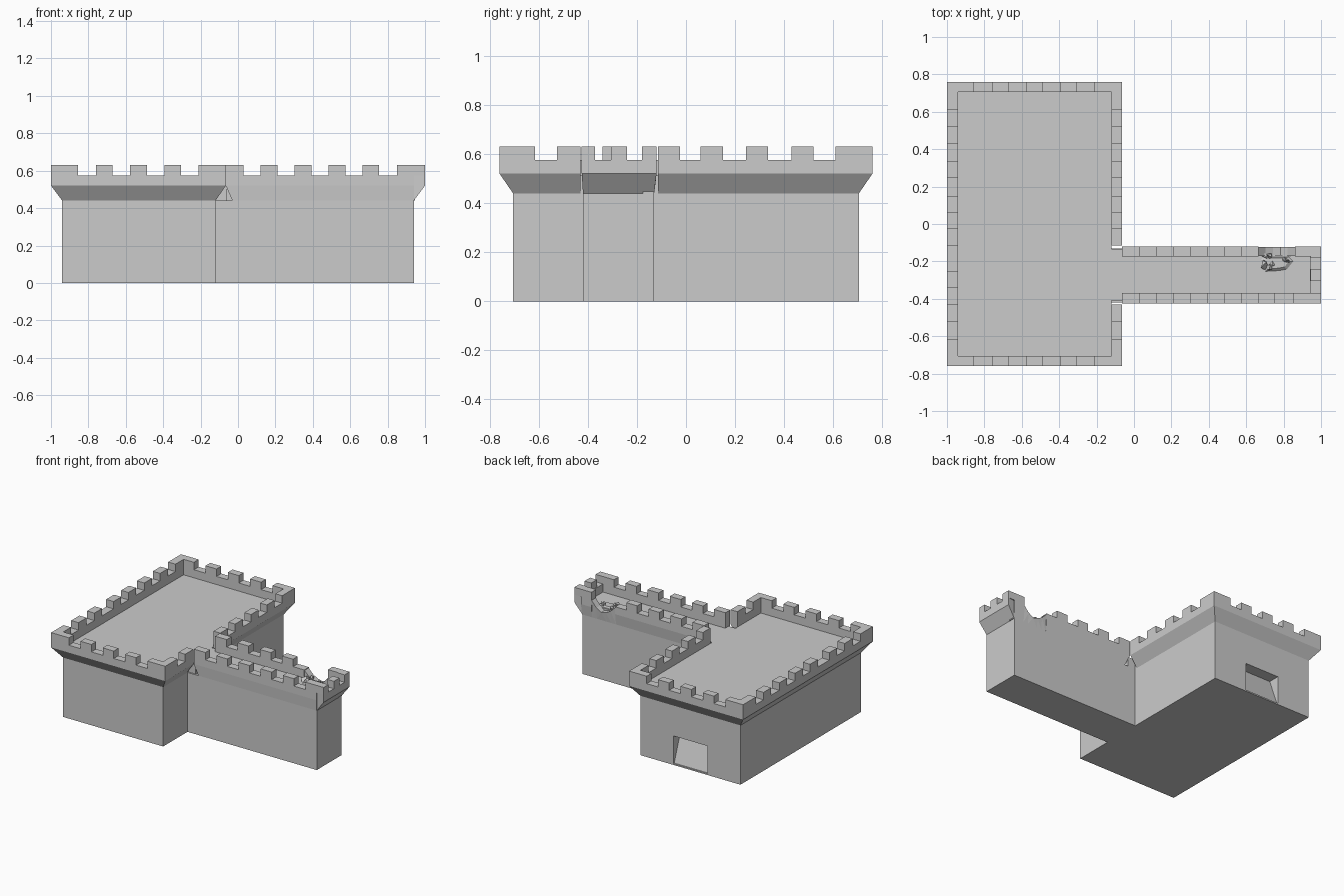
import bpy, bmesh, random
from mathutils import Vector

if "Cube" in bpy.data.objects:
    bpy.data.objects.remove(bpy.data.objects["Cube"])

random.seed(4)
Z_FLARE, Z_LIP, Z_WALL, Z_TOP = 0.44, 0.52, 0.575, 0.63
FLOOR = 0.515


def hull(name, pts):
    """Convex solid through a few points."""
    bm = bmesh.new()
    for p in pts:
        bm.verts.new(p)
    bmesh.ops.convex_hull(bm, input=bm.verts)
    bmesh.ops.dissolve_limit(bm, angle_limit=0.01, verts=bm.verts, edges=bm.edges)
    bmesh.ops.recalc_face_normals(bm, faces=bm.faces)
    me = bpy.data.meshes.new(name)
    bm.to_mesh(me)
    bm.free()
    ob = bpy.data.objects.new(name, me)
    bpy.context.collection.objects.link(ob)
    return ob


def box(name, x0, x1, y0, y1, z0, z1):
    return hull(name, [(x, y, z) for x in (x0, x1) for y in (y0, y1) for z in (z0, z1)])


def flared_wall(name, inner, outer):
    """Parapet that leans outward from the inner line to the outer line."""
    pts = [(x, y, z) for x, y in inner for z in (Z_FLARE, Z_WALL)]
    pts += [(x, y, z) for x, y in outer for z in (Z_LIP, Z_WALL)]
    hull(name, pts)


def merlons(name, spans, axis, lo, hi):
    """Row of battlement blocks along one axis."""
    for a, b in spans:
        if axis == 'x':
            box(name, a, b, lo, hi, Z_WALL, Z_TOP)
        else:
            box(name, lo, hi, a, b, Z_WALL, Z_TOP)


# main keep body with a sloped doorway recess in the back
keep = box("keep_body", -0.94, -0.12, -0.705, 0.705, 0, FLOOR)
cutter = hull("doorway_cutter", [(x, y, z) for x in (-0.67, -0.39) for y, z in
                                 ((0.75, 0.01), (0.75, 0.215), (0.62, 0.215), (0.695, 0.01))])
cutter.hide_render = True
mod = keep.modifiers.new("doorway", 'BOOLEAN')
mod.object = cutter
mod.operation = 'DIFFERENCE'
mod.solver = 'EXACT'
bpy.context.view_layer.objects.active = keep
keep.select_set(True)
bpy.ops.object.modifier_apply(modifier=mod.name)
bpy.data.objects.remove(cutter, do_unlink=True)

# keep parapets, open on the right where the wing joins
X0, X1, Y = -0.94, -0.12, 0.705
OX0, OX1, OY = -1.0, -0.065, 0.76
for name, s in (("front", -1), ("back", 1)):
    flared_wall(f"keep_parapet_{name}", [(X0, s * Y), (X1, s * Y)], [(OX0, s * OY), (OX1, s * OY)])
    merlons(f"keep_merlon_{name}", [(-0.945, -0.855)] +
            [(-0.76 + 0.183 * i, -0.67 + 0.183 * i) for i in range(3)] +
            [(-0.21, -0.12)], 'x', min(s * Y, s * OY), max(s * Y, s * OY))
flared_wall("keep_parapet_left", [(X0, -Y), (X0, Y)], [(OX0, -OY), (OX0, OY)])
flared_wall("keep_parapet_right_rear", [(X1, -0.115), (X1, Y)], [(OX1, -0.115), (OX1, OY)])
flared_wall("keep_parapet_right_front", [(X1, -Y), (X1, -0.43)], [(OX1, -OY), (OX1, -0.43)])
ends = [(-0.76, -0.615), (0.61, 0.76), (-0.525, -0.43)]
rear = [(y, y + 0.09) for y in (0.43, 0.245, 0.06, -0.115)]
merlons("keep_merlon_left", ends + rear + [(-0.34, -0.25)], 'y', OX0, X0)
merlons("keep_merlon_right", ends + rear, 'y', X1, OX1)

# wing body, its raised walk and the passage into the keep
box("wing_body", -0.125, 0.94, -0.42, -0.13, 0, Z_FLARE)
box("wing_walk", -0.065, 0.94, -0.38, -0.165, Z_FLARE, FLOOR)
box("passage", -0.125, -0.06, -0.41, -0.135, Z_FLARE, FLOOR)


def wing_side(name, x1, y_base, y_out, y_in):
    """Wing parapet whose keep end slants back under the lip."""
    pts = [(-0.03, y, Z_FLARE) for y in (y_base, y_in)] + [(x1, y, Z_FLARE) for y in (y_base, y_in)]
    pts += [(x, y, z) for x in (-0.065, x1) for y in (y_out, y_in) for z in (Z_LIP, Z_WALL)]
    hull(name, pts)


# wing parapets, the back one broken near the end
wing_side("wing_parapet_front", 0.94, -0.42, -0.425, -0.37)
wing_side("wing_parapet_back", 0.665, -0.13, -0.12, -0.175)
flared_wall("wing_parapet_end", [(0.94, -0.42), (0.94, -0.13)], [(1.0, -0.425), (1.0, -0.12)])
hull("wing_parapet_back_end", [(x, y, z) for x in (0.86, 0.945) for y, z in
     ((-0.13, Z_FLARE), (-0.12, Z_LIP), (-0.12, Z_WALL), (-0.175, Z_FLARE), (-0.175, Z_WALL))])

# wing merlons
row = [(-0.065, 0.03)] + [(0.12 + 0.182 * i, 0.21 + 0.182 * i) for i in range(3)]
merlons("wing_merlon_front", row + [(0.665, 0.755), (0.85, 0.945)], 'x', -0.425, -0.37)
merlons("wing_merlon_back", row + [(0.86, 0.945)], 'x', -0.175, -0.12)
merlons("wing_merlon_end", [(-0.425, -0.37), (-0.305, -0.24), (-0.18, -0.12)], 'y', 0.945, 1.0)

# jagged remains in the breach
tops = [0.57, 0.53, 0.51, 0.50, 0.525, 0.57]
for i in range(5):
    a, b = 0.665 + 0.039 * i, 0.665 + 0.039 * (i + 1)
    hull("broken_wall", [(x, y, z) for x, top in ((a, tops[i]), (b, tops[i + 1])) for y, z in
                         ((-0.13, Z_FLARE), (-0.122, top), (-0.17, Z_FLARE), (-0.17, top))])

# low heap and loose stones on the wing walk
heap = [(0.66, -0.19), (0.69, -0.265), (0.78, -0.26), (0.83, -0.25), (0.87, -0.2), (0.84, -0.17), (0.68, -0.17)]
hull("rubble_heap", [(x, y, FLOOR - 0.01) for x, y in heap] +
     [(0.765 + 0.6 * (x - 0.765), -0.2 + 0.6 * (y + 0.2), FLOOR + 0.012) for x, y in heap])
for i in range(7):
    c = Vector((0.76 + random.uniform(-0.07, 0.07), -0.2 + random.uniform(-0.035, 0.035), FLOOR + 0.015))
    r = random.uniform(0.018, 0.03)
    hull("rubble_stone", [c + r * Vector([random.uniform(-1, 1) for _ in range(3)]).normalized()
                          for _ in range(10)])
